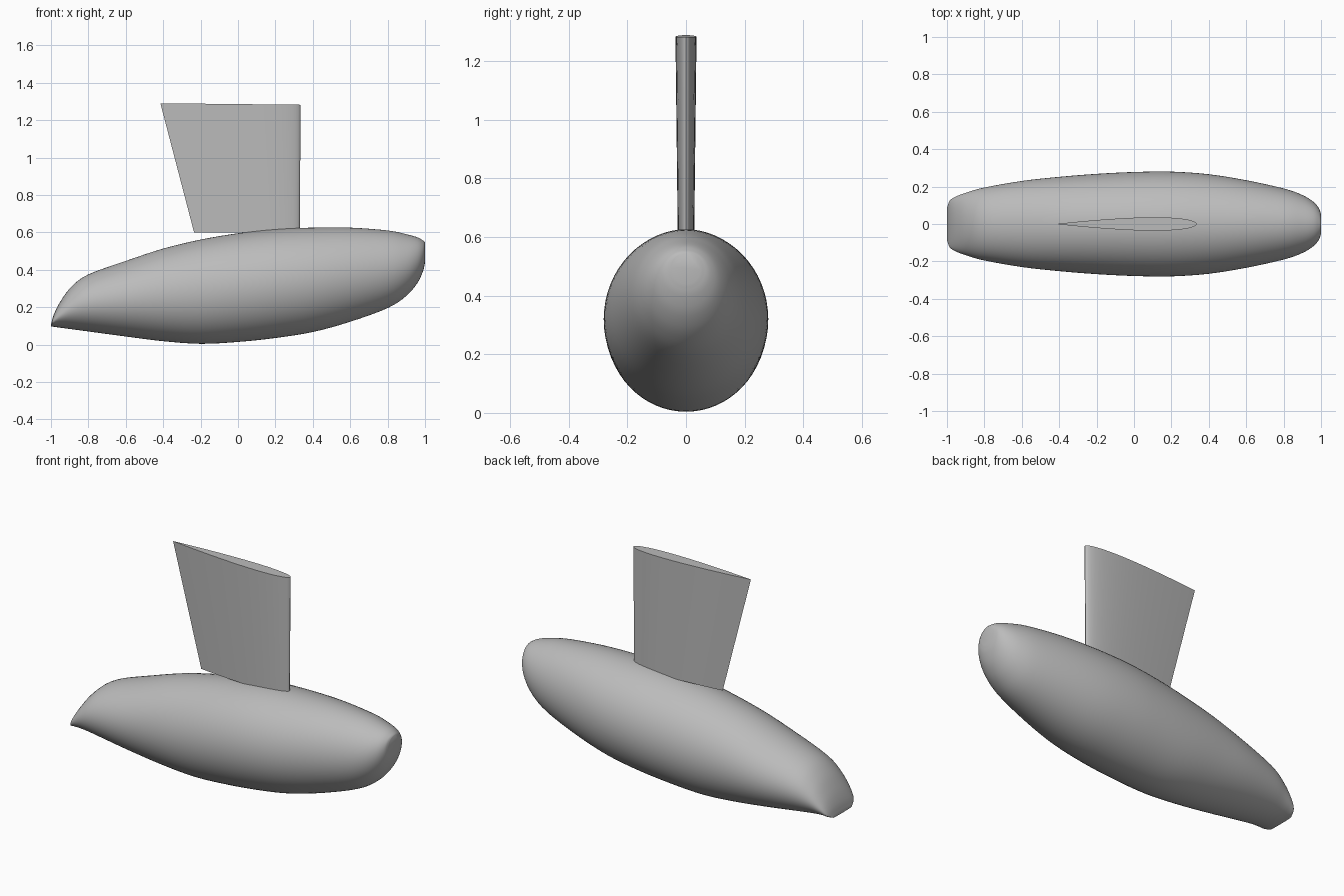
import bpy
import bmesh
from math import cos, sin, pi, sqrt, radians
from mathutils import Vector

if "Cube" in bpy.data.objects:
    bpy.data.objects.remove(bpy.data.objects["Cube"], do_unlink=True)

grey = bpy.data.materials.new("plain grey")
grey.use_nodes = True
grey.diffuse_color = (0.5, 0.5, 0.5, 1)
grey.node_tree.nodes["Principled BSDF"].inputs["Base Color"].default_value = grey.diffuse_color


def loft(name, rings, angle):
    """Skin a list of closed rings, cap both ends and shade smooth."""
    bm = bmesh.new()
    loops = [[bm.verts.new(p) for p in ring] for ring in rings]
    for a, b in zip(loops, loops[1:]):
        for i in range(len(a)):
            j = (i + 1) % len(a)
            bm.faces.new((a[i], a[j], b[j], b[i]))
    bm.faces.new(loops[0])
    bm.faces.new(loops[-1])
    bmesh.ops.recalc_face_normals(bm, faces=bm.faces)
    mesh = bpy.data.meshes.new(name)
    bm.to_mesh(mesh)
    bm.free()
    mesh.materials.append(grey)
    obj = bpy.data.objects.new(name, mesh)
    bpy.context.collection.objects.link(obj)
    bpy.ops.object.select_all(action="DESELECT")
    obj.select_set(True)
    bpy.context.view_layer.objects.active = obj
    bpy.ops.object.shade_smooth_by_angle(angle=radians(angle))
    return obj


def smooth_path(points, steps):
    """Catmull-Rom curve through the points."""
    pts = [Vector(p) for p in points]
    pts = [2 * pts[0] - pts[1]] + pts + [2 * pts[-1] - pts[-2]]
    path = []
    for a, b, c, d in zip(pts, pts[1:], pts[2:], pts[3:]):
        for k in range(steps):
            t = k / steps
            path.append(0.5 * (2 * b + (c - a) * t + (2 * a - 5 * b + 4 * c - d) * t ** 2
                               + (3 * b - a - 3 * c + d) * t ** 3))
    return path + [pts[-2]]


# Hull stations: x, bottom, top, half width
stations = [
    (-1, .098, .106, .085), (-.985, .095, .16, .125), (-.95, .09, .23, .148),
    (-.89, .082, .31, .17), (-.8, .07, .375, .195), (-.6, .043, .447, .23),
    (-.4, .018, .513, .252), (-.2, .004, .561, .268), (0, .014, .595, .278),
    (.2, .035, .617, .28), (.4, .067, .625, .266), (.6, .122, .625, .234),
    (.8, .195, .61, .19), (.9, .26, .59, .155), (.96, .33, .573, .118),
    (.99, .395, .556, .082), (1, .44, .547, .05),
]
SIDES = 64
rings = []
for x, low, high, wide in smooth_path(stations, 4):
    mid, tall = (low + high) / 2, (high - low) / 2
    rings.append([(x, wide * cos(2 * pi * i / SIDES), mid + tall * sin(2 * pi * i / SIDES))
                  for i in range(SIDES)])
loft("hull", rings, 50)


# Fin: tapered streamlined section, blunt edge towards +x
def foil(front, back, z_front, z_back, half):
    n = 24
    side = []
    for i in range(n + 1):
        u = (1 - cos(pi * i / n)) / 2
        y = half * 2 * (1.4845 * sqrt(u) - .63 * u - 1.758 * u ** 2 + 1.4215 * u ** 3 - .518 * u ** 4)
        side.append((front + (back - front) * u, max(y, 0), z_front + (z_back - z_front) * u))
    return side + [(x, -y, z) for x, y, z in side[-2:0:-1]]


loft("fin", [foil(.33, -.235, .6, .6, .028), foil(.335, -.415, 1.282, 1.29, .036)], 40)
